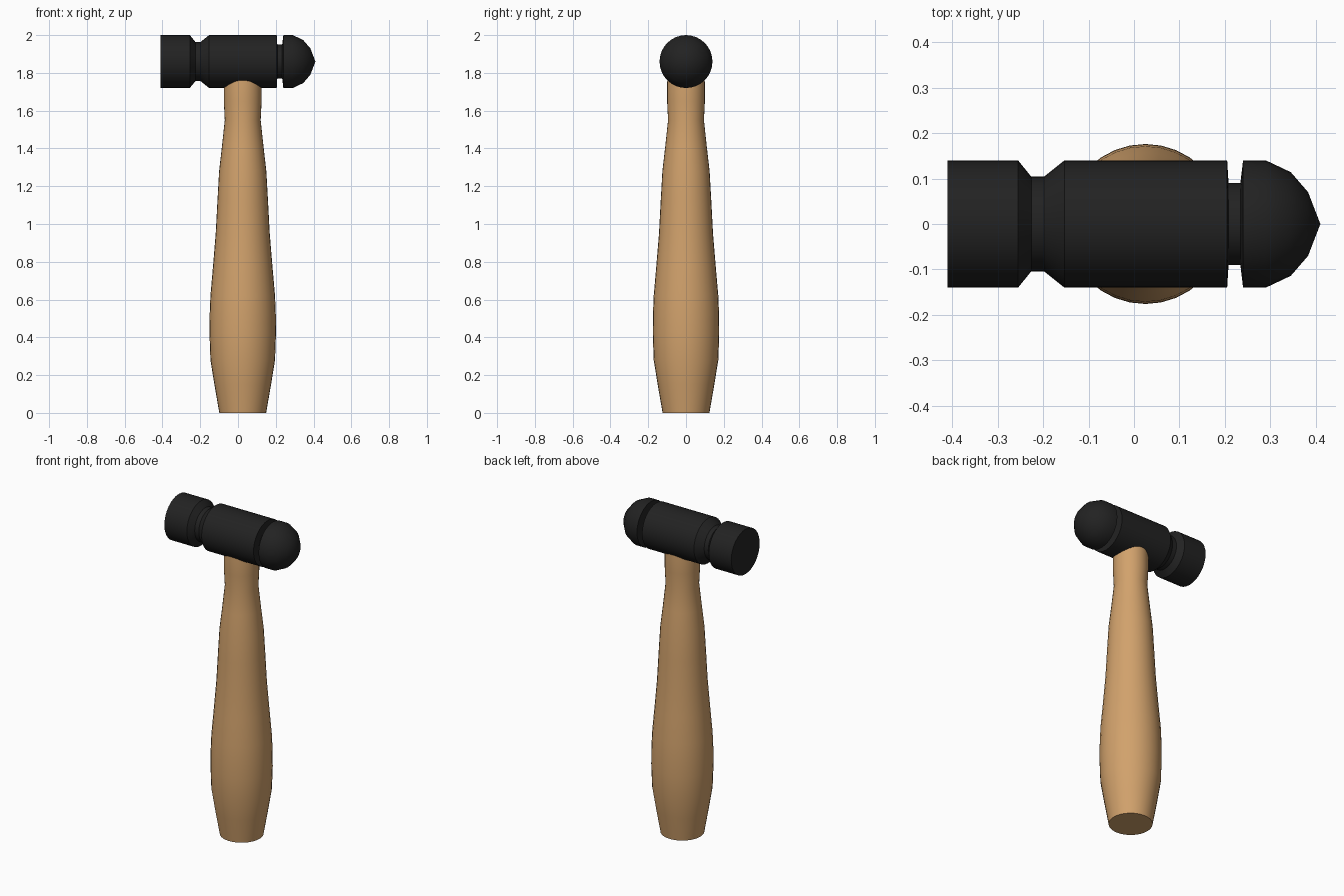
import bpy, bmesh, math
from mathutils import Matrix, Vector

if "Cube" in bpy.data.objects:
    bpy.data.objects.remove(bpy.data.objects["Cube"])


def material(name, rgb):
    m = bpy.data.materials.new(name)
    m.diffuse_color = (*rgb, 1)
    m.use_nodes = True
    m.node_tree.nodes["Principled BSDF"].inputs["Base Color"].default_value = m.diffuse_color
    return m


def lathe(name, profile, segments, matrix, mat, angle):
    """Revolve (radius, height) points around local z; cap open ends."""
    bm = bmesh.new()
    rings = []
    for r, h in profile:
        if r == 0:
            rings.append([bm.verts.new((0, 0, h))] * segments)
            continue
        rings.append([bm.verts.new((r * math.cos(2 * math.pi * i / segments),
                                    r * math.sin(2 * math.pi * i / segments), h))
                      for i in range(segments)])
    for a, b in zip(rings, rings[1:]):
        for i in range(segments):
            j = (i + 1) % segments
            bm.faces.new(list(dict.fromkeys((a[i], a[j], b[j], b[i]))))
    for ring in (rings[0], rings[-1]):
        if ring[0] != ring[1]:
            bm.faces.new(ring)
    bmesh.ops.recalc_face_normals(bm, faces=bm.faces[:])
    bm.transform(matrix)
    mesh = bpy.data.meshes.new(name)
    bm.to_mesh(mesh)
    bm.free()
    mesh.materials.append(mat)
    ob = bpy.data.objects.new(name, mesh)
    bpy.context.collection.objects.link(ob)
    bpy.ops.object.select_all(action='DESELECT')
    ob.select_set(True)
    bpy.context.view_layer.objects.active = ob
    bpy.ops.object.shade_smooth_by_angle(angle=math.radians(angle))
    return ob


wood = material("light_wood", (0.64, 0.36, 0.15))
steel = material("black_steel", (0.016, 0.016, 0.016))

# Swelling wooden handle, its top buried in the head
handle_profile = [(0.124, 0), (0.15, 0.15), (0.171, 0.28), (0.176, 0.42), (0.175, 0.52),
                  (0.171, 0.62), (0.157, 0.78), (0.143, 0.95), (0.134, 1.12), (0.125, 1.28),
                  (0.11, 1.41), (0.095, 1.55), (0.1, 1.65), (0.1, 1.74), (0.095, 1.84)]
lathe("handle", handle_profile, 32, Matrix.Translation((0.025, 0, 0)), wood, 40)

# Steel head: striking face, neck, body, narrow groove and rounded peen
head_profile = [(0.14, -0.41), (0.14, -0.255), (0.104, -0.226), (0.104, -0.198),
                (0.14, -0.153), (0.14, 0.205), (0.09, 0.208), (0.09, 0.234),
                (0.14, 0.24), (0.14, 0.29), (0.114, 0.345), (0.07, 0.383), (0, 0.41)]
to_x = Matrix.Translation((0, 0, 1.86)) @ Matrix.Rotation(math.pi / 2, 4, 'Y')
lathe("head", head_profile, 32, to_x, steel, 35)
